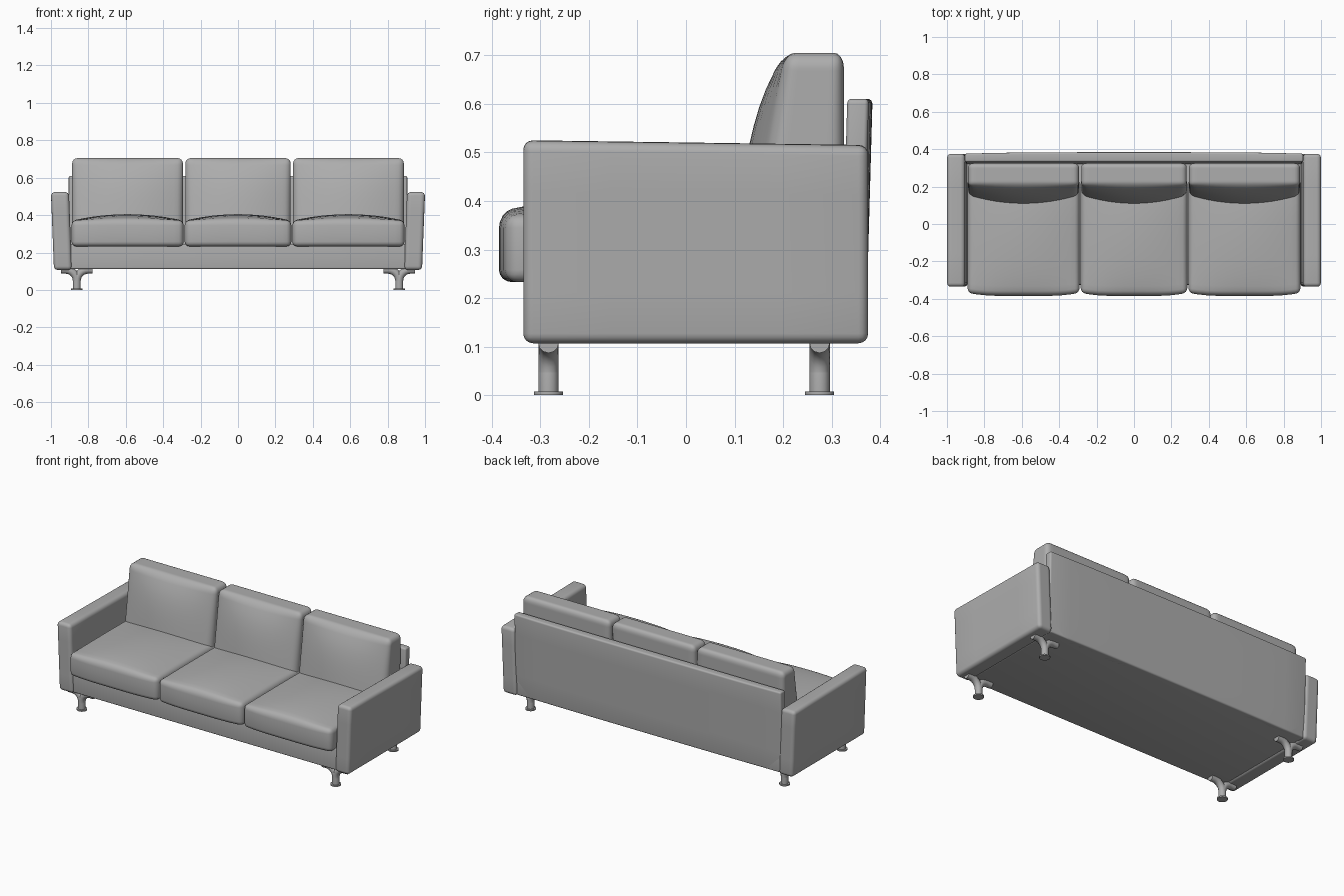
import bpy
import bmesh
import math
from mathutils import Vector

cube = bpy.data.objects.get("Cube")
if cube:
    bpy.data.objects.remove(cube, do_unlink=True)

GREY = (0.42, 0.42, 0.42, 1)
fabric = bpy.data.materials.new("plain grey")
fabric.use_nodes = True
fabric.diffuse_color = GREY
fabric.node_tree.nodes["Principled BSDF"].inputs["Base Color"].default_value = GREY


def finish(obj):
    obj.data.materials.clear()
    obj.data.materials.append(fabric)
    bpy.ops.object.select_all(action='DESELECT')
    obj.select_set(True)
    bpy.context.view_layer.objects.active = obj
    bpy.ops.object.shade_smooth_by_angle(angle=math.radians(40))


def soft_box(name, lo, hi, radius, slices=(0, 0, 0), warp=None):
    """Rounded box, sliced along each axis, then bent by warp(co, u, v, w)."""
    lo, hi = Vector(lo), Vector(hi)
    mid, half = (lo + hi) / 2, (hi - lo) / 2
    bm = bmesh.new()
    bmesh.ops.create_cube(bm, size=2)
    for v in bm.verts:
        v.co = mid + v.co * half
    bmesh.ops.bevel(bm, geom=bm.edges[:], offset=radius, segments=4,
                    profile=0.5, affect='EDGES')
    for axis, count in enumerate(slices):
        normal = Vector((0, 0, 0))
        normal[axis] = 1
        for i in range(1, count):
            point = mid.copy()
            point[axis] = lo[axis] + (hi[axis] - lo[axis]) * i / count
            bmesh.ops.bisect_plane(bm, geom=bm.verts[:] + bm.edges[:] + bm.faces[:],
                                   plane_co=point, plane_no=normal)
    if warp:
        for v in bm.verts:
            rel = v.co - mid
            warp(v.co, *(rel[i] / half[i] for i in range(3)))
    bmesh.ops.recalc_face_normals(bm, faces=bm.faces[:])
    mesh = bpy.data.meshes.new(name)
    bm.to_mesh(mesh)
    bm.free()
    obj = bpy.data.objects.new(name, mesh)
    bpy.context.collection.objects.link(obj)
    finish(obj)
    return obj


def dome(t):
    return max(0.0, 1 - t * t)


# Seat crowned on top, with a front edge that bows outward
def warp_seat(co, u, v, w):
    if w > 0:
        co.z += 0.035 * w * dome(u) * dome(v) ** 0.5
    if v < 0:
        co.y += 0.018 * v * dome(u ** 2)


# Back cushion leans back and bulges toward the sitter
def warp_back_cushion(co, u, v, w):
    front = (1 - v) / 2
    t = (w + 1) / 2
    co.y += front * (0.055 * t - 0.05 * dome(u) * dome(t ** 2))


# Back panel tilts slightly
def warp_panel(co, u, v, w):
    co.y += 0.007 * w - 0.004 * u ** 4 * (v + 1)


# Frame
soft_box("base_frame", (-0.895, -0.325, 0.112), (0.895, 0.365, 0.245), 0.008)
soft_box("back_panel", (-0.905, 0.325, 0.112), (0.905, 0.377, 0.61), 0.01,
         (12, 0, 4), warp_panel)

# Arms lean outward, their tops dipping to the rear
for label, side in (("left", 1), ("right", -1)):
    def warp_arm(co, u, v, w, side=side):
        co.x += side * 0.008 * (w + 1)
        if w > 0:
            co.z -= 0.005 * w * (v + 1) - 0.003 * w * dome(u)
    inner, outer = 0.888 * side, 0.984 * side
    soft_box(label + "_arm", (min(inner, outer), -0.335, 0.107),
             (max(inner, outer), 0.375, 0.522), 0.02, (4, 4, 4), warp_arm)

# Three seats and three back cushions
for label, x0, x1 in (("right", -0.89, -0.291), ("middle", -0.285, 0.285),
                      ("left", 0.291, 0.89)):
    soft_box(label + "_seat_cushion", (x0, -0.367, 0.233), (x1, 0.24, 0.37),
             0.025, (12, 12, 2), warp_seat)
    soft_box(label + "_back_cushion", (x0 + 0.003, 0.15, 0.33),
             (x1 - 0.003, 0.325, 0.705), 0.03, (12, 4, 10), warp_back_cushion)


# Legs: a forked tube on a disc foot
def tube(name, points, radius):
    curve = bpy.data.curves.new(name, 'CURVE')
    curve.dimensions = '3D'
    curve.bevel_depth = radius
    curve.bevel_resolution = 4
    curve.use_fill_caps = True
    line = curve.splines.new('POLY')
    line.points.add(len(points) - 1)
    for p, co in zip(line.points, points):
        p.co = (*co, 1)
    obj = bpy.data.objects.new(name, curve)
    bpy.context.collection.objects.link(obj)
    bpy.ops.object.select_all(action='DESELECT')
    obj.select_set(True)
    bpy.context.view_layer.objects.active = obj
    bpy.ops.object.convert(target='MESH')
    finish(bpy.context.object)


for end, y in (("front", -0.283), ("rear", 0.275)):
    for label, x in (("left", 0.862), ("right", -0.862)):
        name = end + "_" + label
        for part, d in (("outer", math.copysign(1, x)), ("inner", -math.copysign(1, x))):
            arc = [math.radians(a) for a in range(0, 91, 15)]
            bend = 0.06
            path = [(x, y, 0.006)]
            path += [(x + d * bend * (1 - math.cos(a)), y, 0.048 + bend * math.sin(a))
                     for a in arc]
            path.append((x + d * 0.085, y, 0.048 + bend))
            tube(name + "_leg_" + part, path, 0.021)
        bpy.ops.mesh.primitive_cylinder_add(vertices=24, radius=0.03, depth=0.008,
                                            location=(x, y, 0.004))
        bpy.context.object.name = name + "_foot"
        finish(bpy.context.object)
